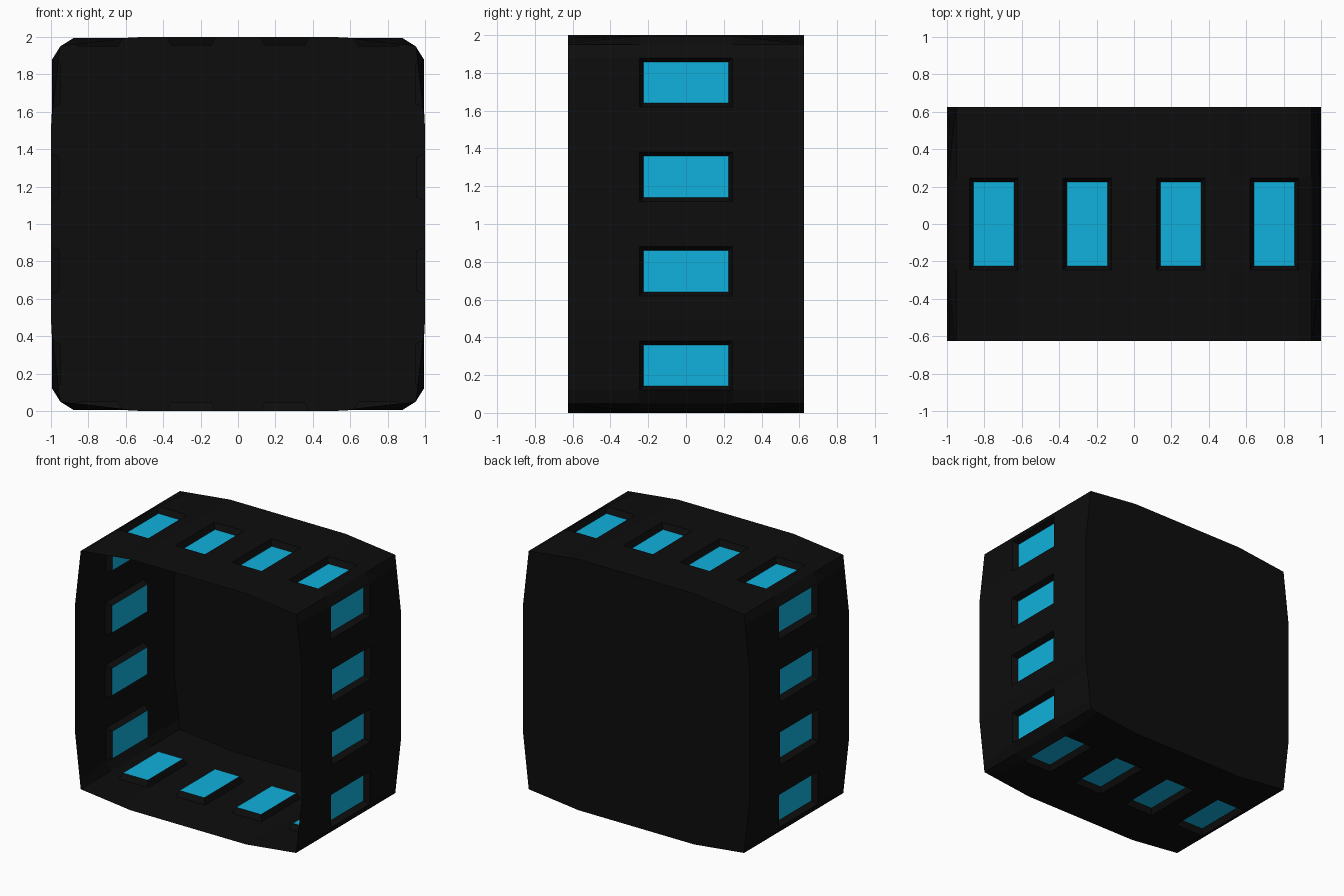
import bpy, bmesh
from math import pi
from mathutils import Matrix, Vector

if "Cube" in bpy.data.objects:
    bpy.data.objects.remove(bpy.data.objects["Cube"])


def material(name, color):
    m = bpy.data.materials.new(name)
    m.use_nodes = True
    m.diffuse_color = color
    bsdf = next(n for n in m.node_tree.nodes if n.type == 'BSDF_PRINCIPLED')
    bsdf.inputs["Base Color"].default_value = color
    bsdf.inputs["Roughness"].default_value = 0.6
    return m


black = material("matte black", (0.004, 0.004, 0.004, 1))
cyan = material("cyan glow", (0.005, 0.44, 0.72, 1))

CORNER, CROWN, DEPTH, RECESS = 0.95, 0.51, 0.625, 0.045
half = [0.12, 0.38, CROWN, 0.62, 0.88, CORNER]
columns = [-x for x in reversed(half)] + half
rows = [-DEPTH, -0.245, 0.245, DEPTH]


def height(x, y):
    """Slightly crowned wall, with flat raised beds around the outer windows."""
    x = abs(x)
    if x <= CROWN:
        return 1.0
    if abs(y) < DEPTH and x < CORNER:
        return 0.994
    return 1 - (1 - CORNER) * (x - CROWN) / (CORNER - CROWN)


bm = bmesh.new()
windows = []

# Four crowned walls, each turned about the depth axis
for k in range(4):
    turn = Matrix.Rotation(k * pi / 2, 3, 'Y')
    grid = [[bm.verts.new(turn @ Vector((x, y, height(x, y)))) for x in columns]
            for y in rows]
    for j in range(len(rows) - 1):
        for i in range(len(columns) - 1):
            f = bm.faces.new((grid[j][i], grid[j][i + 1],
                              grid[j + 1][i + 1], grid[j + 1][i]))
            centre = abs(columns[i] + columns[i + 1]) / 2
            if j == 1 and min(abs(centre - 0.25), abs(centre - 0.75)) < 0.01:
                windows.append(f)

# Recessed windows with sloping black frames and cyan panes
bm.normal_update()
bmesh.ops.inset_individual(bm, faces=windows, thickness=0.03, depth=-RECESS)
for f in windows:
    f.material_index = 1

# Join the walls at the corners and close the back, leaving the front open
bmesh.ops.remove_doubles(bm, verts=bm.verts, dist=0.0005)
back_rim = [e for e in bm.edges if e.is_boundary
            and all(v.co.y > DEPTH - 0.01 for v in e.verts)]
bmesh.ops.edgeloop_fill(bm, edges=back_rim)
bmesh.ops.recalc_face_normals(bm, faces=bm.faces)
bmesh.ops.translate(bm, verts=bm.verts, vec=(0, 0, 1))

mesh = bpy.data.meshes.new("open_case")
bm.to_mesh(mesh)
bm.free()
mesh.materials.append(black)
mesh.materials.append(cyan)
case = bpy.data.objects.new("open_case", mesh)
bpy.context.collection.objects.link(case)
